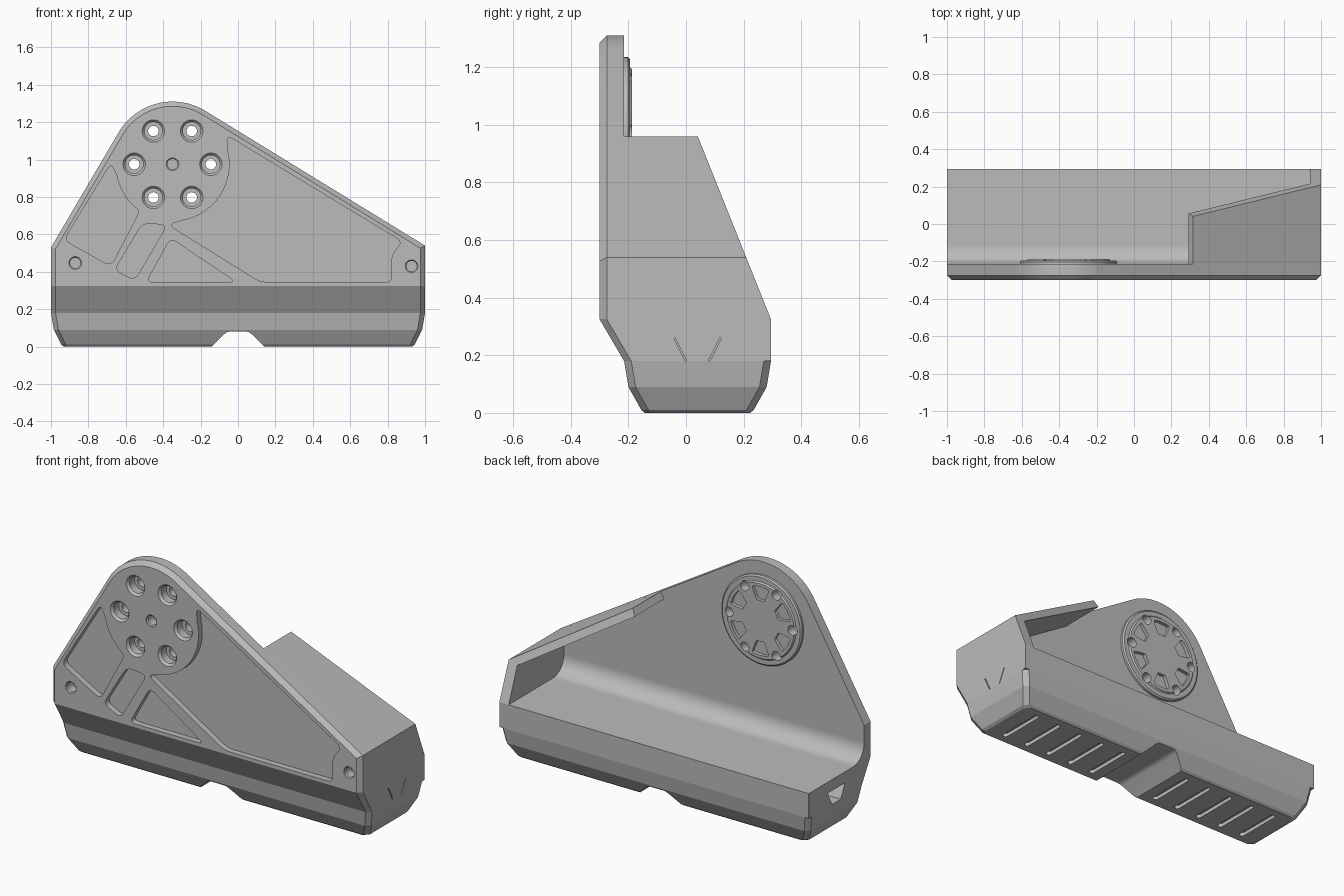
import bpy, bmesh
from math import sin, cos, pi, radians, tan
from mathutils import Vector

cube = bpy.data.objects.get("Cube")
if cube:
    bpy.data.objects.remove(cube, do_unlink=True)

grey = bpy.data.materials.new("plain_grey")
grey.use_nodes = True
grey.diffuse_color = (0.5, 0.5, 0.5, 1)
grey.node_tree.nodes["Principled BSDF"].inputs["Base Color"].default_value = (0.5, 0.5, 0.5, 1)

HUB = (-0.35, 0.975)
FRONT, BACK, REAR = -0.3, -0.215, 0.295
SPLIT, FLOOR = 0.18, 0.325
CH = 0.025


def loft(name, rings):
    """Skin a list of equal-length point rings and cap both ends."""
    bm = bmesh.new()
    vs = [[bm.verts.new(p) for p in ring] for ring in rings]
    n = len(vs[0])
    for a, b in zip(vs, vs[1:]):
        for i in range(n):
            bm.faces.new((a[i], a[(i + 1) % n], b[(i + 1) % n], b[i]))
    bm.faces.new(vs[0][::-1])
    bm.faces.new(vs[-1])
    bmesh.ops.recalc_face_normals(bm, faces=bm.faces)
    me = bpy.data.meshes.new(name)
    bm.to_mesh(me)
    bm.free()
    me.materials.append(grey)
    ob = bpy.data.objects.new(name, me)
    bpy.context.collection.objects.link(ob)
    return ob


def prism(name, pts, a, b, axis="y"):
    """Extrude a 2D outline from a to b along an axis."""
    def ring(d):
        put = {"x": lambda u, v: (d, u, v),
               "y": lambda u, v: (u, d, v),
               "z": lambda u, v: (u, v, d)}[axis]
        return [put(u, v) for u, v in pts]
    return loft(name, [ring(a), ring(b)])


def lathe(name, profile, centre, n=48):
    """Revolve (radius, y) pairs round a y-parallel axis."""
    return loft(name, [[(centre[0] + r * cos(2 * pi * i / n), y,
                         centre[1] + r * sin(2 * pi * i / n)) for i in range(n)]
                       for r, y in profile])


def arc(centre, r, a0, a1, n):
    return [(centre[0] + r * cos(radians(a0 + (a1 - a0) * i / n)),
             centre[1] + r * sin(radians(a0 + (a1 - a0) * i / n))) for i in range(n + 1)]


def rounded(pts, r, steps=5):
    """Round every corner of a 2D outline."""
    out = []
    pts = [Vector(p) for p in pts]
    for i, p in enumerate(pts):
        ends = []
        for q in (pts[i - 1], pts[(i + 1) % len(pts)]):
            d = q - p
            ends.append(p + d.normalized() * min(r, d.length * 0.4))
        for k in range(steps + 1):
            t = k / steps
            out.append(tuple(ends[0] * (1 - t) ** 2 + p * 2 * t * (1 - t) + ends[1] * t * t))
    return out


def cut(ob, cutter):
    """Subtract a cutter and discard it."""
    mod = ob.modifiers.new("cut", "BOOLEAN")
    mod.operation, mod.solver, mod.object = "DIFFERENCE", "EXACT", cutter
    dg = bpy.context.evaluated_depsgraph_get()
    me = bpy.data.meshes.new_from_object(ob.evaluated_get(dg))
    ob.modifiers.remove(mod)
    ob.data = me
    bpy.data.objects.remove(cutter, do_unlink=True)


def slab(z, x, yf, yb, front_ch, back_ch):
    """Horizontal rectangle with chamfered corners."""
    f, b = front_ch, back_ch
    return [(-x + f, yf, z), (x - f, yf, z), (x, yf + f, z), (x, yb - b, z),
            (x - b, yb, z), (-x + b, yb, z), (-x, yb - b, z), (-x, yf + f, z)]


# Front plate: rounded triangle with a chamfered front edge
def plate_ring(y, c):
    pts = [(-1 + c, FLOOR), (1 - c, FLOOR), (1 - c, 0.54 - 0.56 * c)]
    pts += arc(HUB, 0.335 - c, 58.6, 149.6, 28)
    pts += [(-1 + c, 0.53 - 0.27 * c)]
    return [(x, y, z) for x, z in pts]


plate = loft("front_plate", [plate_ring(BACK, 0), plate_ring(FRONT + CH, 0), plate_ring(FRONT, CH)])

# Rear hub disc
disc = lathe("hub_disc", [(0.26, BACK), (0.26, -0.202), (0.252, -0.195),
                          (0.225, -0.195), (0.218, -0.187)], HUB, 64)

# Weight-saving pockets in the front plate
pockets = [
    [(-0.06, 1.13), (0.88, 0.56), (0.82, 0.49), (0.82, 0.40), (0.82, 0.345), (0.12, 0.345),
     (-0.37, 0.65)] + arc(HUB, 0.305, -82, 14, 14),
    [(-0.68, 0.98), (-0.93, 0.57), (-0.68, 0.43)] + arc(HUB, 0.305, 235, 190, 8),
    [(-0.51, 0.66), (-0.38, 0.65), (-0.55, 0.355), (-0.66, 0.41)],
    [(-0.36, 0.58), (-0.01, 0.345), (-0.49, 0.345)],
]
for pts in pockets:
    cut(plate, prism("pocket_cutter", rounded(pts, 0.04), FRONT - 0.02, FRONT + 0.035))

# Six stepped bolt holes through the plate and disc
bore = [(0.06, FRONT - 0.02), (0.06, FRONT), (0.048, FRONT + 0.014), (0.048, -0.24),
        (0.028, -0.24), (0.028, -0.15)]
for spot in arc(HUB, 0.205, 0, 300, 5):
    for ob in (plate, disc):
        cut(ob, lathe("bore_cutter", bore, spot, 32))

# Blind holes: hub centre and the two lower corners
for spot in (HUB, (-0.87, 0.447), (0.928, 0.43)):
    cut(plate, lathe("hole_cutter", [(0.034, FRONT - 0.02), (0.034, FRONT + 0.004),
                                     (0.028, FRONT + 0.01), (0.028, FRONT + 0.06)], spot, 32))

# Wedge pockets between the bolts on the disc
for k in range(6):
    a = 30 + 60 * k
    pts = arc(HUB, 0.2, a - 16, a + 16, 6) + arc(HUB, 0.12, a + 12, a - 12, 3)
    cut(disc, prism("wedge_cutter", rounded(pts, 0.016, 3), -0.207, -0.15))

# Tray: the upper half of the body, slanted at the front
tray = loft("tray", [slab(SPLIT, 1, BACK, REAR, CH, 0.0005),
                     slab(FLOOR, 1, FRONT, REAR, CH, 0.0005)])
dovetail = [(0.0, SPLIT - 0.02), (0.08, SPLIT - 0.02), (0.08, SPLIT), (0.12, 0.26),
            (-0.04, 0.26), (0.0, SPLIT)]
cut(tray, prism("dovetail_cutter", dovetail, -1.02, -0.9, "x"))
for foot, top in ((0.0, -0.04), (0.08, 0.12)):
    groove = [(foot - 0.003, SPLIT), (foot + 0.003, SPLIT), (top + 0.003, 0.26), (top - 0.003, 0.26)]
    cut(tray, prism("groove_cutter", groove, 0.96, 1.02, "x"))

# Curved fillet where the tray floor meets the plate
prism("floor_fillet", [(BACK, FLOOR)] + arc((BACK + 0.1, FLOOR + 0.1), 0.1, 270, 180, 14),
      -1, 0.94, "x")

# Hood: sloping roof and end wall, trimmed by a leaning plane
hood = [(0.315, 0.96), (1, 0.54), (1, FLOOR), (0.94, FLOOR), (0.94, 0.524), (0.292, 0.922)]
loft("hood", [[(x, BACK, z) for x, z in hood],
              [(x, REAR - 0.4 * (z - FLOOR), z) for x, z in hood]])

# Base: tapered foot with a notch and grip slots underneath
base = loft("base", [slab(SPLIT, 1, BACK, REAR, CH, CH),
                     slab(0.09, 0.985, -0.2, 0.28, CH, CH),
                     slab(0.01, 0.945, -0.155, 0.235, CH, CH),
                     slab(0, 0.93, -0.143, 0.223, CH, CH)])
cut(base, prism("notch_cutter", rounded([(-0.16, -0.02), (-0.06, 0.08), (0.06, 0.08), (0.16, -0.02)],
                                        0.02), -0.5, 0.5))
for side in (-1, 1):
    for k in range(5):
        x = side * (0.22 + 0.15 * k)
        slot = arc((x, 0.165), 0.015, 0, 180, 8) + arc((x, -0.085), 0.015, 180, 360, 8)
        cut(base, prism("slot_cutter", slot, -0.02, 0.02, "z"))

# Smooth the curved parts, keep the edges crisp
parts = [o for o in bpy.context.scene.objects if o.type == "MESH" and grey.name in o.data.materials]
for o in bpy.context.selected_objects:
    o.select_set(False)
for o in parts:
    o.select_set(True)
bpy.context.view_layer.objects.active = parts[0]
bpy.ops.object.shade_smooth_by_angle(angle=radians(16))
